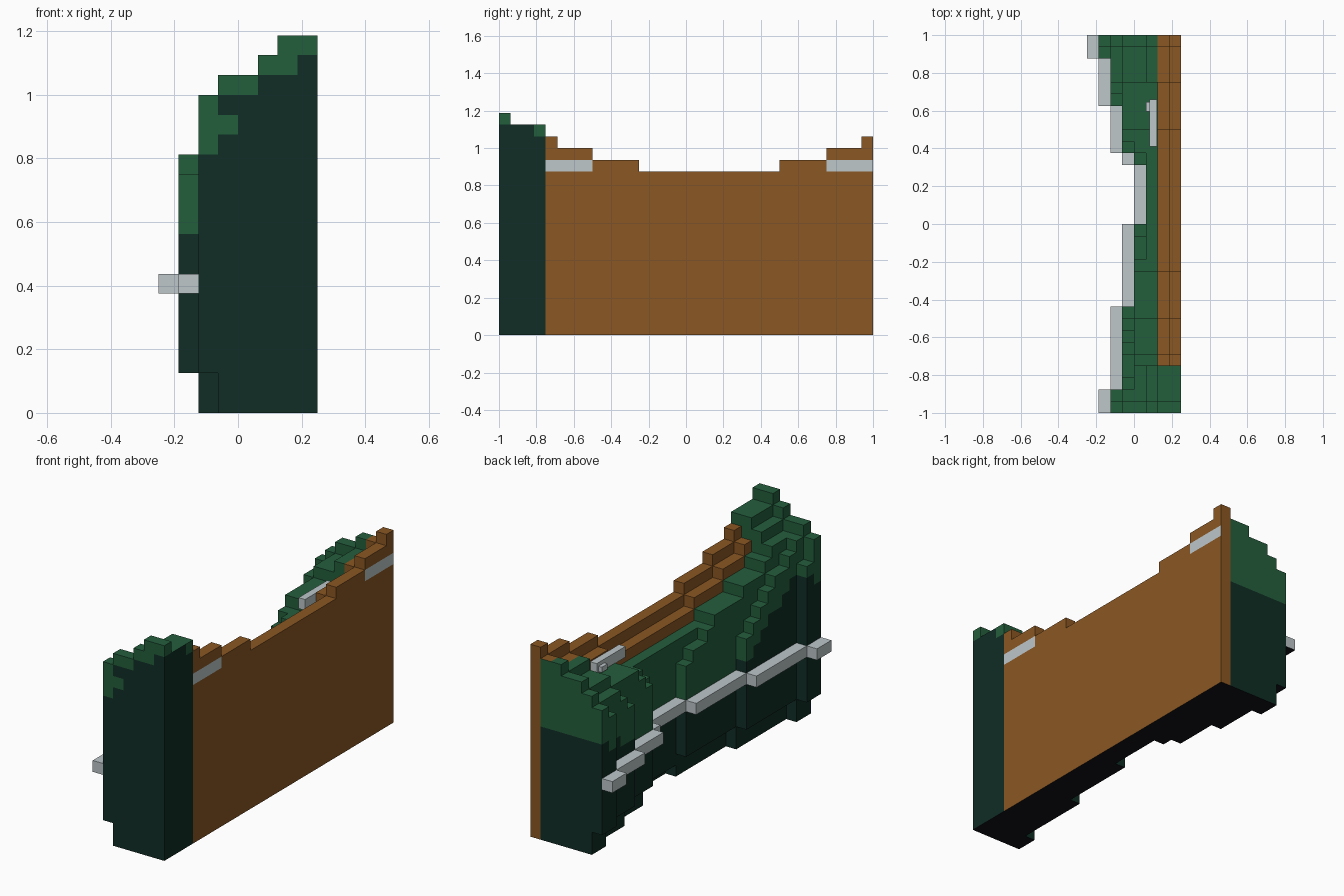
import bpy
import bmesh
from mathutils import Vector

cube = bpy.data.objects.get("Cube")
if cube:
    bpy.data.objects.remove(cube)

V = 1 / 16          # block size
ROWS = range(32)    # rows along y


def linear(c):
    c /= 255
    return c / 12.92 if c <= 0.04045 else ((c + 0.055) / 1.055) ** 2.4


def make_material(name, r, g, b):
    m = bpy.data.materials.new(name)
    m.use_nodes = True
    col = (linear(r), linear(g), linear(b), 1)
    m.diffuse_color = col
    bsdf = m.node_tree.nodes["Principled BSDF"]
    bsdf.inputs["Base Color"].default_value = col
    bsdf.inputs["Roughness"].default_value = 0.9
    return m


materials = [
    make_material("brown", 139, 87, 35),
    make_material("light_green", 36, 94, 60),
    make_material("dark_green", 16, 45, 37),
    make_material("pale_grey", 189, 199, 202),
    make_material("underside_black", 18, 17, 23),
]
BROWN, LIGHT, DARK, PALE, BLACK = range(5)


def lerp(points, t):
    for (a, u), (b, v) in zip(points, points[1:]):
        if t <= b:
            return u + (v - u) * (t - a) / (b - a)
    return points[-1][1]


def step(table, j):
    """Value of the first entry whose row limit lies above j."""
    return next(v for limit, v in table if j < limit)


# Stepped plan outline and rim height, listed as (row limit, value)
OUTLINE = [(2, 2), (9, 3), (16, 4), (21, 5), (22, 4), (26, 3), (30, 2), (32, 1)]
RIM = [(1, 19), (4, 18), (5, 17), (8, 16), (12, 15), (24, 14),
       (28, 15), (31, 16), (32, 17)]
# Rows where each outer layer starts, going to the front and to the back
FRONT_START = {2: (2, 13), 3: (9, 10), 4: (16, 9.5)}
BACK_START = {1: (30, 11), 2: (26, 10), 3: (22, 10), 4: (21, 10)}
DROP = {1: 4, 2: 3, 3: 2, 4: 2, 5: 1, 6: 1, 7: 0}


def height(i, j):
    rim = step(RIM, j)
    if i == 7 or (i == 6 and j < 4):
        return rim
    if i >= 5:
        return rim - DROP[i] - (1 if i == 5 and 4 <= j < 28 else 0)
    if j < 19:
        start, base = FRONT_START[i]
        rise = base + (start - j) * (1.5 if i == 2 else 0.8)
    else:
        start, base = BACK_START[i]
        rise = base + (j - start + 1)
    return min(rim - DROP[i], int(rise))


# Occupied blocks; the foot of the bank is set back by one block
cells = set()
for j in ROWS:
    left = step(OUTLINE, j)
    for i in range(left, 8):
        foot = 2 if i == left and i < 5 else (1 if i == left else 0)
        for k in range(foot, height(i, j)):
            cells.add((i, j, k))

SHADE_LINE = [(-1, .75), (-.85, .8), (-.6, .62), (-.4, .45),
              (.3, .42), (.7, .5), (1, .62)]
FRONT_LINE = {2: 13, 3: 16, 4: 16, 5: 17, 6: 17, 7: 18}


def is_wall(cell):
    return cell[0] >= 6 and cell[1] >= 4


def face_colour(cell, n):
    i, j, k = cell
    if n.z < 0:
        return BLACK
    if is_wall(cell) and not (i == 6 and n.y > 0 and j == 31):
        if i == 7 and k == 14 and n.x and (j < 8 or j >= 28):
            return PALE
        return BROWN if n.z > 0 or i == 7 or k > 6 else DARK
    if n.z > 0:
        return LIGHT
    if n.y < 0 and j == 0:
        return LIGHT if k >= FRONT_LINE[i] or (i == 3 and k == 14) else DARK
    if n.x > 0 and j < 4:
        return LIGHT if k >= 18 or (j == 3 and k == 17) else DARK
    line = lerp(SHADE_LINE, (j + 0.5) * V - 1)
    return LIGHT if (k + 0.5) * V > line else DARK


def finish(name, bm):
    bmesh.ops.remove_doubles(bm, verts=bm.verts, dist=1e-5)
    mesh = bpy.data.meshes.new(name)
    bm.to_mesh(mesh)
    bm.free()
    for m in materials:
        mesh.materials.append(m)
    obj = bpy.data.objects.new(name, mesh)
    bpy.context.collection.objects.link(obj)


AXES = [Vector((1, 0, 0)), Vector((0, 1, 0)), Vector((0, 0, 1))]


def build_blocks(name, part):
    """Skin a set of blocks with only its exposed faces."""
    bm = bmesh.new()
    for cell in sorted(part):
        centre = Vector(((cell[0] + .5) * V - .25, (cell[1] + .5) * V - 1,
                         (cell[2] + .5) * V))
        for a in range(3):
            for s in (-1, 1):
                n = AXES[a] * s
                if tuple(int(c + d) for c, d in zip(cell, n)) in cells:
                    continue
                u, w = AXES[(a + 1) % 3] * s, AXES[(a + 2) % 3]
                corners = [n - u - w, n + u - w, n + u + w, n - u + w]
                f = bm.faces.new([bm.verts.new(centre + c * V / 2)
                                  for c in corners])
                f.material_index = face_colour(cell, n)
    finish(name, bm)


def add_box(bm, lo, hi):
    verts = bmesh.ops.create_cube(bm, size=1)["verts"]
    lo, hi = Vector(lo), Vector(hi)
    for v in verts:
        v.co = Vector(l + (h - l) * (c + .5) for l, h, c in zip(lo, hi, v.co))
    for f in {f for v in verts for f in v.link_faces}:
        f.normal_update()
        f.material_index = BLACK if f.normal.z < -.5 else PALE


# Main bodies
build_blocks("brown_wall", {c for c in cells if is_wall(c)})
build_blocks("green_bank", {c for c in cells if not is_wall(c)})

# Pale ledge following the stepped outline
bm = bmesh.new()
row = 0
for limit, left in OUTLINE:
    x = left * V - .25
    add_box(bm, (x - V, row * V - 1, 6 * V), (x, limit * V - 1, 7 * V))
    row = limit
finish("pale_ledge", bm)

# Small handle bar resting behind the wall
bm = bmesh.new()
add_box(bm, (.083, .41, .81), (.122, .66, .87))
add_box(bm, (.0625, .595, .82), (.083, .645, .85))
finish("handle_bar", bm)
